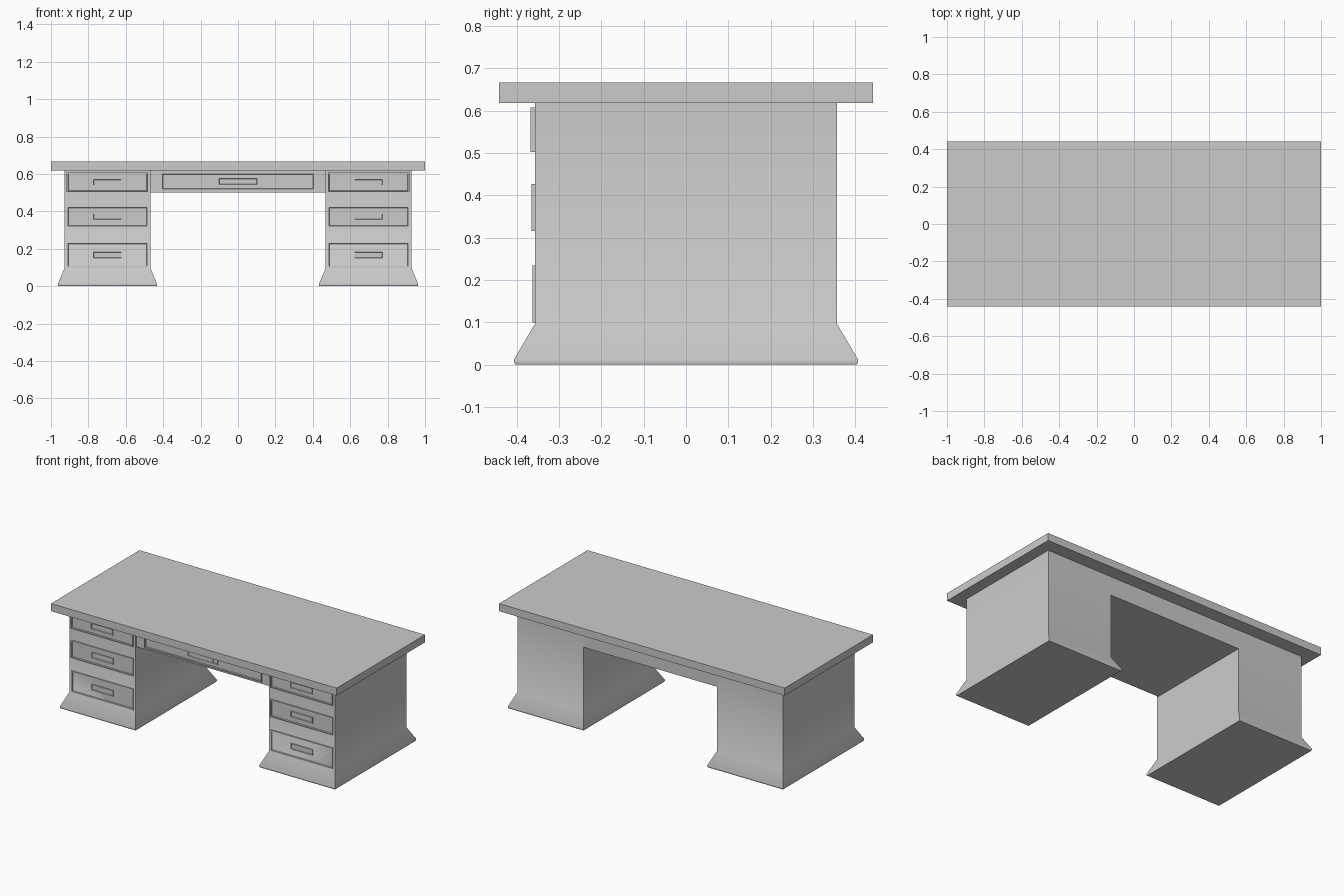
import bpy, bmesh, math

if "Cube" in bpy.data.objects:
    bpy.data.objects.remove(bpy.data.objects["Cube"])


def make_object(name, bm, angle=None):
    bmesh.ops.recalc_face_normals(bm, faces=bm.faces)
    mesh = bpy.data.meshes.new(name)
    bm.to_mesh(mesh)
    bm.free()
    ob = bpy.data.objects.new(name, mesh)
    bpy.context.collection.objects.link(ob)
    if angle:
        bpy.ops.object.select_all(action='DESELECT')
        ob.select_set(True)
        bpy.context.view_layer.objects.active = ob
        bpy.ops.object.shade_smooth_by_angle(angle=math.radians(angle))
    return ob


def box_bm(x0, x1, y0, y1, z0, z1):
    bm = bmesh.new()
    bmesh.ops.create_cube(bm, size=1)
    for v in bm.verts:
        v.co.x = x1 if v.co.x > 0 else x0
        v.co.y = y1 if v.co.y > 0 else y0
        v.co.z = z1 if v.co.z > 0 else z0
    return bm


def box(name, *dims):
    return make_object(name, box_bm(*dims))


def framed_panel(name, x0, x1, z0, z1, front, back, rim, depth):
    """Box whose front face has a raised rim around a sunken panel."""
    bm = box_bm(x0, x1, front, back, z0, z1)
    bm.normal_update()
    face = min(bm.faces, key=lambda f: f.calc_center_median().y)
    bmesh.ops.inset_region(bm, faces=[face], thickness=rim)
    bmesh.ops.inset_region(bm, faces=[face], thickness=0.003)
    for v in face.verts:
        v.co.y += depth
    return make_object(name, bm)


def drawer(name, cx, half_w, z0, z1, front, back, handle_w, handle_h):
    cz = (z0 + z1) / 2
    framed_panel(name, cx - half_w, cx + half_w, z0, z1, front, back, 0.010, 0.006)
    framed_panel(name + "_handle", cx - handle_w, cx + handle_w,
                 cz - handle_h, cz + handle_h, front, back, 0.005, 0.004)


# Table top
box("table_top", -1, 1, -0.442, 0.442, 0.619, 0.667)

# Apron bridging the pedestals
box("apron", -0.47, 0.47, -0.347, 0.356, 0.5, 0.62)

# Centre drawer with its wide handle plate
drawer("centre_drawer", 0, 0.41, 0.512, 0.606, -0.355, -0.34, 0.105, 0.019)
box("centre_drawer_grip", -0.073, 0.073, -0.356, -0.345, 0.546, 0.572)

# Pedestal profile from floor to top: z, half width, half depth
PROFILE = [(0.0, 0.263, 0.403), (0.004, 0.265, 0.406), (0.012, 0.265, 0.407),
           (0.096, 0.23, 0.357), (0.62, 0.23, 0.357)]
# Drawers: z bottom, z top, front y
DRAWERS = [(0.100, 0.234, -0.363), (0.316, 0.427, -0.365), (0.503, 0.608, -0.367)]

for side, sign in (("left", -1), ("right", 1)):
    cx = sign * 0.698
    # Pedestal with flared foot
    bm = bmesh.new()
    rings = [[bm.verts.new((cx + sx * w, sy * d, z))
              for sx, sy in ((-1, -1), (1, -1), (1, 1), (-1, 1))]
             for z, w, d in PROFILE]
    for a, b in zip(rings, rings[1:]):
        for i in range(4):
            j = (i + 1) % 4
            bm.faces.new((a[i], a[j], b[j], b[i]))
    bm.faces.new(rings[0][::-1])
    bm.faces.new(rings[-1])
    make_object(side + "_pedestal", bm, 40)
    # Pedestal drawers
    for n, (z0, z1, front) in enumerate(DRAWERS):
        drawer(f"{side}_drawer_{n + 1}", cx, 0.218, z0, z1, front, -0.35, 0.077, 0.019)
